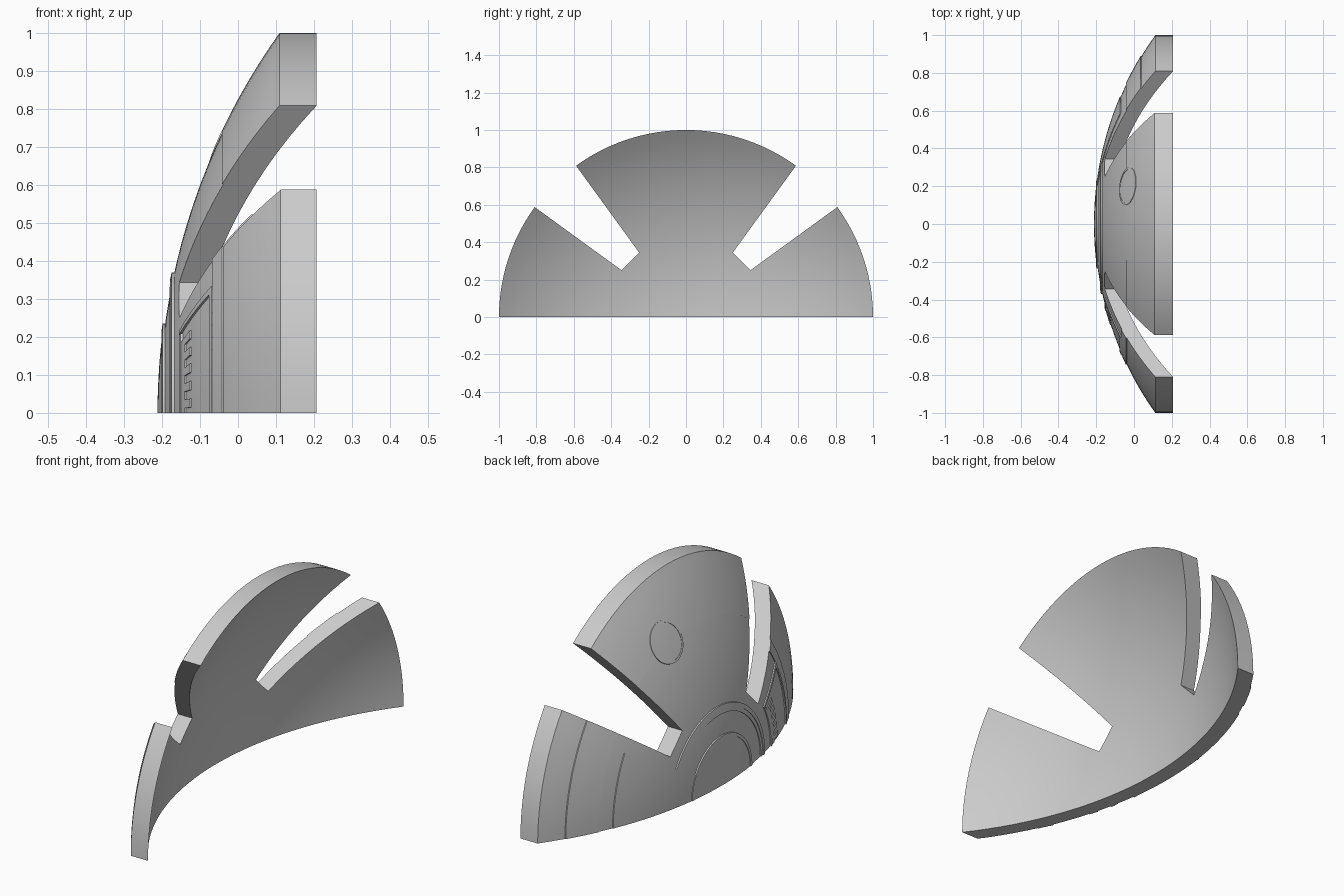
import bpy, bmesh, math
from mathutils import Vector, Matrix

if "Cube" in bpy.data.objects:
    bpy.data.objects.remove(bpy.data.objects["Cube"], do_unlink=True)

CENTRE = 1.512      # x of the sphere centre shared by all curved parts
OUTER = 1.72        # outer sphere radius
INNER = 1.644       # inner sphere radius

grey = bpy.data.materials.new("plain_grey")
grey.use_nodes = True
grey.diffuse_color = (0.6, 0.6, 0.6, 1)
grey.node_tree.nodes["Principled BSDF"].inputs["Base Color"].default_value = (0.6, 0.6, 0.6, 1)


def make_object(name, bm):
    bmesh.ops.recalc_face_normals(bm, faces=bm.faces)
    mesh = bpy.data.meshes.new(name)
    bm.to_mesh(mesh)
    bm.free()
    mesh.materials.append(grey)
    obj = bpy.data.objects.new(name, mesh)
    bpy.context.collection.objects.link(obj)
    return obj


def smooth(obj):
    bpy.ops.object.select_all(action='DESELECT')
    obj.select_set(True)
    bpy.context.view_layer.objects.active = obj
    bpy.ops.object.shade_smooth_by_angle()


def dome_part(name, r0, r1, a0, a1, top=OUTER, bottom=OUTER - 0.01, turn=None):
    """Solid piece of a spherical shell between two radii and two angles (from +y)."""
    bm = bmesh.new()
    rings = max(1, math.ceil((r1 - r0) / 0.05))
    radii = [r0 + (r1 - r0) * i / rings for i in range(rings + 1)]
    profile = [(r, top) for r in radii] + [(r, bottom) for r in reversed(radii)]
    steps = max(1, math.ceil((a1 - a0) / 3))
    rows = []
    for s in range(steps + 1):
        a = math.radians(a0 + (a1 - a0) * s / steps)
        rows.append([bm.verts.new((-math.sqrt(R * R - r * r), r * math.cos(a), r * math.sin(a)))
                     for r, R in profile])
    count = len(profile)
    for row, nxt in zip(rows, rows[1:]):
        for i in range(count if r0 > 0 else count - 1):
            j = (i + 1) % count
            bm.faces.new((row[i], row[j], nxt[j], nxt[i]))
    bmesh.ops.remove_doubles(bm, verts=bm.verts, dist=0.00001)
    open_edges = [e for e in bm.edges if e.is_boundary]
    if open_edges:
        bmesh.ops.holes_fill(bm, edges=open_edges, sides=0)
    if turn:
        bmesh.ops.transform(bm, matrix=turn, verts=bm.verts)
    bmesh.ops.translate(bm, vec=(CENTRE, 0, 0), verts=bm.verts)
    return make_object(name, bm)


def raised(name, r0, r1, a0, a1, lift=0.004, turn=None):
    obj = dome_part(name, r0, r1, a0, a1, OUTER + lift, OUTER - 0.01, turn)
    smooth(obj)
    return obj


def slot_cutter(name, angle):
    """Wedge with a flat inner end, running through the shell along x."""
    bm = bmesh.new()
    half = math.tan(math.radians(9))
    along = Vector((0, math.cos(angle), math.sin(angle)))
    across = Vector((0, -math.sin(angle), math.cos(angle)))
    corners = [along * d + across * d * half * s
               for d, s in ((0.42, -1), (1.4, -1), (1.4, 1), (0.42, 1))]
    face = bm.faces.new([bm.verts.new(c + Vector((-1, 0, 0))) for c in corners])
    new = bmesh.ops.extrude_face_region(bm, geom=[face])["geom"]
    bmesh.ops.translate(bm, vec=(2, 0, 0),
                        verts=[v for v in new if isinstance(v, bmesh.types.BMVert)])
    obj = make_object(name, bm)
    obj.hide_render = True
    return obj


# Half-dome shell with two wedge slots
shell = dome_part("shell", 0, 1, 0, 180, OUTER, INNER)
for name, degrees in (("left_slot", 45), ("right_slot", 135)):
    cutter = slot_cutter(name, math.radians(degrees))
    bpy.context.view_layer.objects.active = shell
    mod = shell.modifiers.new(name, 'BOOLEAN')
    mod.operation = 'DIFFERENCE'
    mod.solver = 'EXACT'
    mod.object = cutter
    bpy.ops.object.modifier_apply(modifier=name)
    bpy.data.objects.remove(cutter, do_unlink=True)
smooth(shell)

# Hub: stepped disc and ring
raised("hub_disc", 0, 0.22, 0, 180)
raised("hub_disc_rim", 0.22, 0.235, 0, 180, 0.007)
raised("hub_ring_inner", 0.33, 0.35, 30, 180, 0.004)
raised("hub_ring_outer", 0.35, 0.37, 30, 180, 0.007)

# Crown panel with a round cover
raised("crown_panel", 0.745, 1.0, 54, 126, 0.003)
spot = Vector((0, 0.2, 0.73))
spot.x = -math.sqrt(OUTER ** 2 - spot.length_squared)
turn = Vector((-1, 0, 0)).rotation_difference(spot).to_matrix().to_4x4()
raised("round_cover", 0, 0.09, 0, 360, 0.004, turn)
raised("round_cover_rim", 0.09, 0.1, 0, 360, 0.006, turn)

# Bands and lower panel on the +y side
raised("rear_band", 0.745, 0.89, 0, 36)
raised("rear_panel", 0.235, 0.675, 0, 30)

# Framed recess with comb teeth on the -y side
raised("front_band", 0.69, 0.745, 144, 180)
raised("frame_outer", 0.675, 0.69, 152, 180, 0.006)
raised("frame_inner", 0.445, 0.46, 153, 180, 0.006)
raised("frame_top", 0.445, 0.69, 151, 152.5, 0.006)
raised("comb_spine", 0.46, 0.49, 156, 180)
for i in range(5):
    raised("comb_tooth_%d" % (i + 1), 0.49, 0.535, 156 + i * 5, 158.5 + i * 5)
